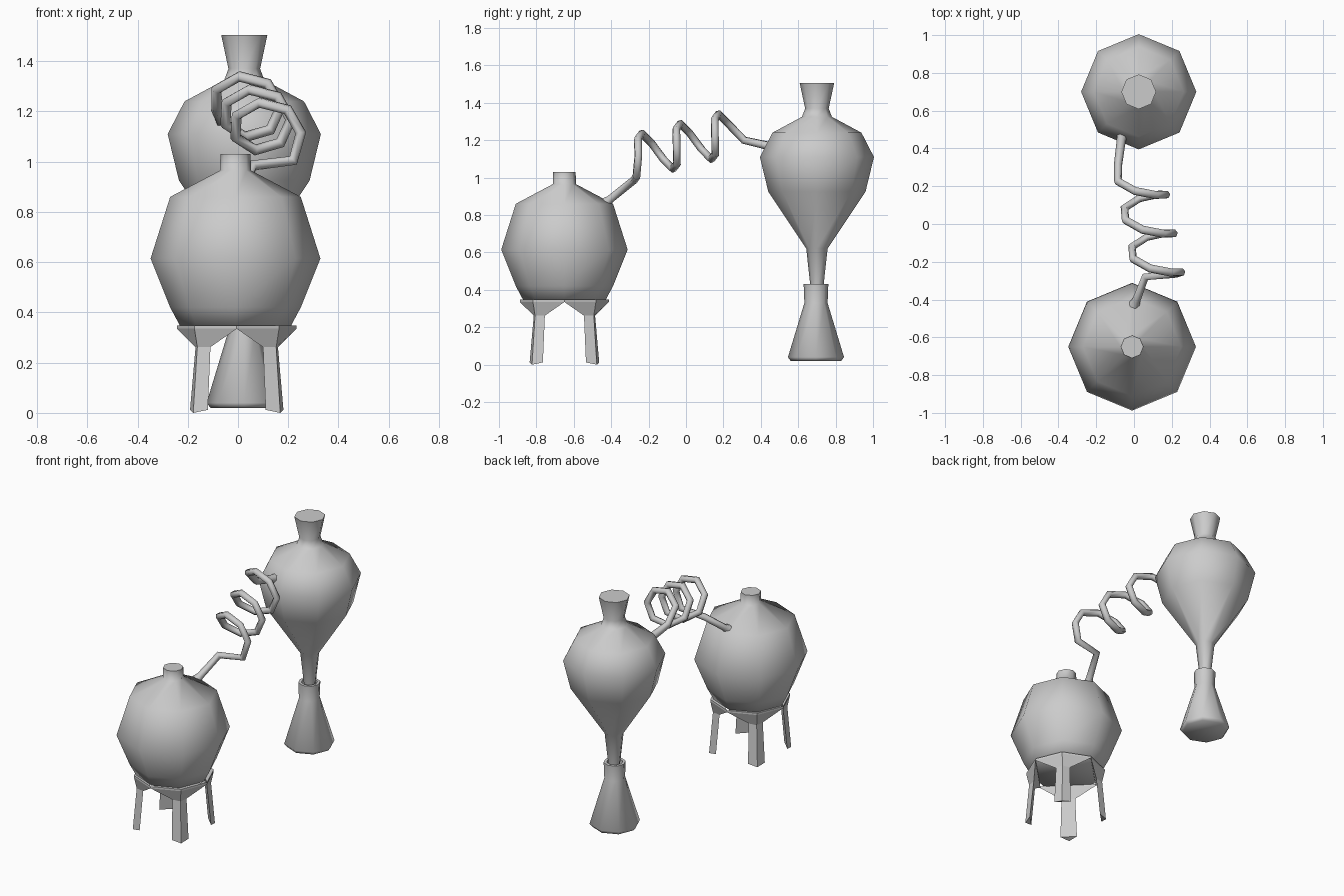
import bpy, bmesh
from math import sin, cos, pi, radians, sqrt

if "Cube" in bpy.data.objects:
    bpy.data.objects.remove(bpy.data.objects["Cube"])


def finish(name, bm, smooth=None):
    bmesh.ops.recalc_face_normals(bm, faces=bm.faces)
    me = bpy.data.meshes.new(name)
    bm.to_mesh(me)
    bm.free()
    ob = bpy.data.objects.new(name, me)
    bpy.context.collection.objects.link(ob)
    if smooth is not None:
        bpy.ops.object.select_all(action='DESELECT')
        ob.select_set(True)
        bpy.context.view_layer.objects.active = ob
        bpy.ops.object.shade_smooth_by_angle(angle=radians(smooth))
    return ob


def loft(bm, rings):
    """Bridge matching rings of points and cap both ends."""
    vs = [[bm.verts.new(p) for p in r] for r in rings]
    for a, b in zip(vs, vs[1:]):
        n = len(a)
        for i in range(n):
            j = (i + 1) % n
            bm.faces.new((a[i], a[j], b[j], b[i]))
    bm.faces.new(vs[0])
    bm.faces.new(vs[-1])


def lathe(name, cx, cy, profile, smooth, sides=8):
    bm = bmesh.new()
    loft(bm, [[(cx + r * cos(2 * pi * i / sides), cy + r * sin(2 * pi * i / sides), z)
               for i in range(sides)] for r, z in profile])
    return finish(name, bm, smooth)


# Round flask on the stand
lathe("round_flask", -0.01, -0.65,
      [(0.22, 0.345), (0.26, 0.42), (0.338, 0.615), (0.26, 0.86), (0.062, 0.965), (0.06, 1.03)], 65)

# Teardrop vessel with funnel mouth and drip spout
lathe("teardrop_vessel", 0.025, 0.70,
      [(0.033, 0.40), (0.057, 0.62), (0.26, 0.925), (0.305, 1.11), (0.238, 1.24),
       (0.08, 1.325), (0.063, 1.37), (0.092, 1.505)], 75)

# Receiving flask, open at the top
lathe("receiving_flask", 0.025, 0.695,
      [(0.135, 0.02), (0.15, 0.04), (0.062, 0.33), (0.066, 0.43), (0.048, 0.43), (0.045, 0.34)], 75)

# Four-legged stand: each leg flares into a quarter of the ring
bm = bmesh.new()
cx, cy, R = -0.005, -0.65, 0.238
for k in range(4):
    a = pi / 4 + k * pi / 2

    def section(half, r_side, r_crease, z_side, z_crease):
        pts = [(r_side, -half, z_side), (r_crease, 0, z_crease), (r_side, half, z_side)]
        return [(cx + r * cos(a) - t * sin(a), cy + r * sin(a) + t * cos(a), z) for r, t, z in pts]

    h = R / sqrt(2)
    loft(bm, [section(0.05, 0.213, 0.245, 0.012, 0.0),
              section(0.042, 0.190, 0.222, 0.262, 0.262),
              section(h, h, R, 0.335, 0.335),
              section(h, h, R, 0.347, 0.347)])
finish("stand", bm)

# Coiled pipe between the vessels
path = [(0.0, -0.43, 0.865, 1.4), (0.012, -0.405, 0.885, 1.0),
        (0.06, -0.28, 0.985, 1.0), (0.22, -0.265, 1.005, 1.0)]
steps = 7
for i in range(int(steps * 2.5) + 1):
    turn = i / steps
    th = 2 * pi * turn
    path.append((0.125 - 0.04 * turn + 0.125 * cos(th),
                 -0.255 + 0.205 * turn - 0.04 * sin(th),
                 1.115 + 0.052 * turn + 0.108 * sin(th), 1.0))
path += [(-0.085, 0.31, 1.20, 1.0), (-0.068, 0.44, 1.17, 1.1), (-0.06, 0.48, 1.16, 1.4)]
cu = bpy.data.curves.new("coiled_pipe", 'CURVE')
cu.dimensions = '3D'
cu.bevel_depth = 0.022
cu.bevel_resolution = 1
cu.use_fill_caps = True
sp = cu.splines.new('POLY')
sp.points.add(len(path) - 1)
for p, (x, y, z, r) in zip(sp.points, path):
    p.co = (x, y, z, 1)
    p.radius = r
sp.use_smooth = True
pipe = bpy.data.objects.new("coiled_pipe", cu)
bpy.context.collection.objects.link(pipe)
bpy.ops.object.select_all(action='DESELECT')
pipe.select_set(True)
bpy.context.view_layer.objects.active = pipe
bpy.ops.object.convert(target='MESH')
